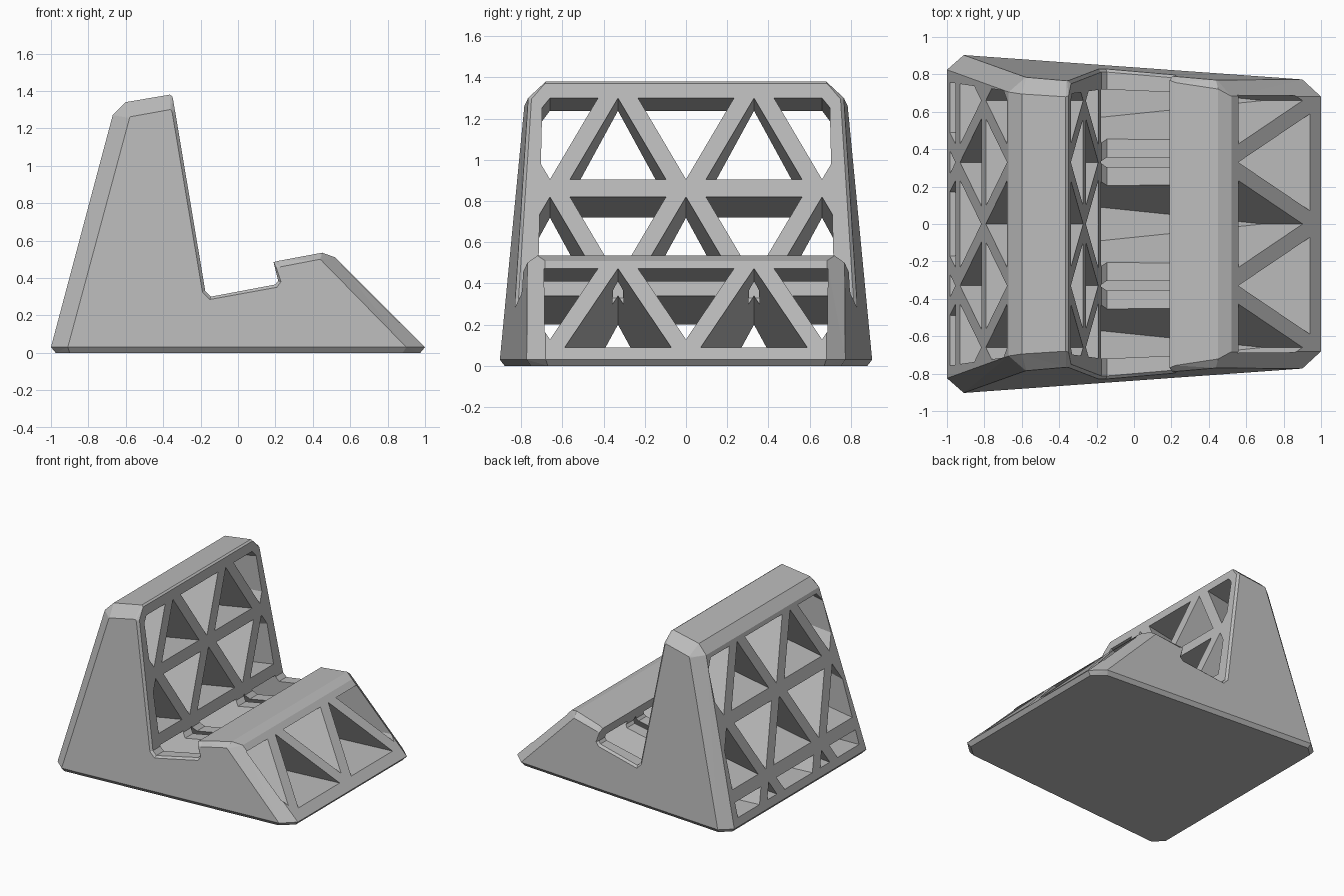
import bpy
import bmesh
from mathutils import Vector

cube = bpy.data.objects.get("Cube")
if cube:
    bpy.data.objects.remove(cube, do_unlink=True)

grey = bpy.data.materials.new("plain grey")
grey.use_nodes = True
GREY = (0.5, 0.5, 0.5, 1)
grey.diffuse_color = GREY
grey.node_tree.nodes["Principled BSDF"].inputs["Base Color"].default_value = GREY

TILT = 0.18  # slope of the rest and of every window tunnel


def make_object(name, bm):
    bmesh.ops.recalc_face_normals(bm, faces=bm.faces)
    mesh = bpy.data.meshes.new(name)
    bm.to_mesh(mesh)
    bm.free()
    mesh.materials.append(grey)
    ob = bpy.data.objects.new(name, mesh)
    bpy.context.collection.objects.link(ob)
    return ob


def side(x, z):
    """Half width of the tapering side walls."""
    return 0.84 - 0.072 * x - 0.077 * z


# Body outline: edge point x, z; side face point x, z; depth of the bevel
outline = [
    (-0.975, 0, -0.9, 0, 0.1),
    (-1, 0.03, -0.91, 0.03, 0.085),
    (-0.67, 1.27, -0.58, 1.255, 0.085),
    (-0.6, 1.34, -0.575, 1.262, 0.085),
    (-0.365, 1.38, -0.364, 1.3, 0.08),
    (-0.35, 1.37, -0.358, 1.298, 0.075),
    (-0.337, 1.295, -0.352, 1.285, 0.015),
    (-0.175, 0.33, -0.19, 0.325, 0.015),
    (-0.145, 0.3, -0.15, 0.285, 0.015),
    (0.2, 0.365, 0.207, 0.35, 0.015),
    (0.215, 0.385, 0.23, 0.38, 0.015),
    (0.19, 0.485, 0.205, 0.455, 0.02),
    (0.22, 0.492, 0.225, 0.459, 0.03),
    (0.45, 0.535, 0.438, 0.5, 0.045),
    (0.52, 0.51, 0.445, 0.495, 0.08),
    (1, 0.03, 0.9, 0.03, 0.085),
    (0.975, 0, 0.88, 0, 0.1),
]

bm = bmesh.new()
edge_rings, cap_rings = [], []
for s in (-1, 1):
    edge_rings.append([bm.verts.new((x, s * (side(x, z) - d), z))
                       for x, z, _, _, d in outline])
    cap_rings.append([bm.verts.new((u, s * (side(u, v) - (0.025 if v == 0 else 0)), v))
                      for _, _, u, v, _ in outline])
loops = [cap_rings[0], edge_rings[0], edge_rings[1], cap_rings[1]]
count = len(outline)
for a, b in zip(loops, loops[1:]):
    for i in range(count):
        j = (i + 1) % count
        bm.faces.new((a[i], a[j], b[j], b[i]))
for ring in cap_rings:
    bm.faces.new(ring[1:-1])
    bm.faces.new((ring[0], ring[1], ring[-2], ring[-1]))
bmesh.ops.recalc_face_normals(bm, faces=bm.faces)
bmesh.ops.triangulate(bm, faces=bm.faces)
body = make_object("stand_body", bm)

# Window tunnels: triangular prisms, trimmed to leave a frame and a base plate
tunnels = bmesh.new()


def trim(bm, point, normal):
    bmesh.ops.bisect_plane(bm, geom=bm.verts[:] + bm.edges[:] + bm.faces[:], dist=1e-5,
                           plane_co=point, plane_no=Vector(normal).normalized(),
                           clear_outer=True)
    rim = [e for e in bm.edges if e.is_boundary]
    if rim:
        bmesh.ops.holes_fill(bm, edges=rim, sides=0)


def tunnel(y, tip, base, x_end):
    half = abs(tip - base) * 0.573
    bm = bmesh.new()
    ends = []
    for x in (-1.3, x_end):
        ends.append([bm.verts.new((x, py, w + TILT * x))
                     for py, w in ((y - half, base), (y + half, base), (y, tip))])
    a, b = ends
    bm.faces.new(a)
    bm.faces.new(b)
    for i in range(3):
        j = (i + 1) % 3
        bm.faces.new((a[i], a[j], b[j], b[i]))
    bmesh.ops.recalc_face_normals(bm, faces=bm.faces)
    trim(bm, (0, 0, 0.09), (0, 0, -1))
    for s in (-1, 1):
        trim(bm, (0, s * 0.723, 0), (0.037, s, 0.03))
        trim(bm, (0, s * 0.66, 1.36), (-TILT * 0.8, s, 0.8))
    bmesh.ops.recalc_face_normals(bm, faces=bm.faces)
    piece = bpy.data.meshes.new("piece")
    bm.to_mesh(piece)
    bm.free()
    tunnels.from_mesh(piece)
    bpy.data.meshes.remove(piece)


HEIGHT = 0.406
wide, centred = (-0.33, 0.33), (-0.66, 0, 0.66)
for row in range(3):
    top = 1.36 - row * 0.494
    low = top - HEIGHT
    upright, inverted = (centred, wide) if row == 1 else (wide, centred)
    x_end = 1.3 if row == 2 else 0.05
    for y in upright:
        tunnel(y, top, low - (0.12 if row == 2 else 0), x_end)
    for y in inverted:
        tunnel(y, low, top, x_end)
cutter = make_object("window_cutter", tunnels)
cutter.hide_render = True

# Cut the windows and keep the finished mesh
cut = body.modifiers.new("windows", "BOOLEAN")
cut.operation = "DIFFERENCE"
cut.solver = "EXACT"
cut.object = cutter
bpy.context.view_layer.update()
graph = bpy.context.evaluated_depsgraph_get()
finished = bpy.data.meshes.new_from_object(body.evaluated_get(graph))
body.modifiers.clear()
body.data = finished
bpy.data.objects.remove(cutter, do_unlink=True)
